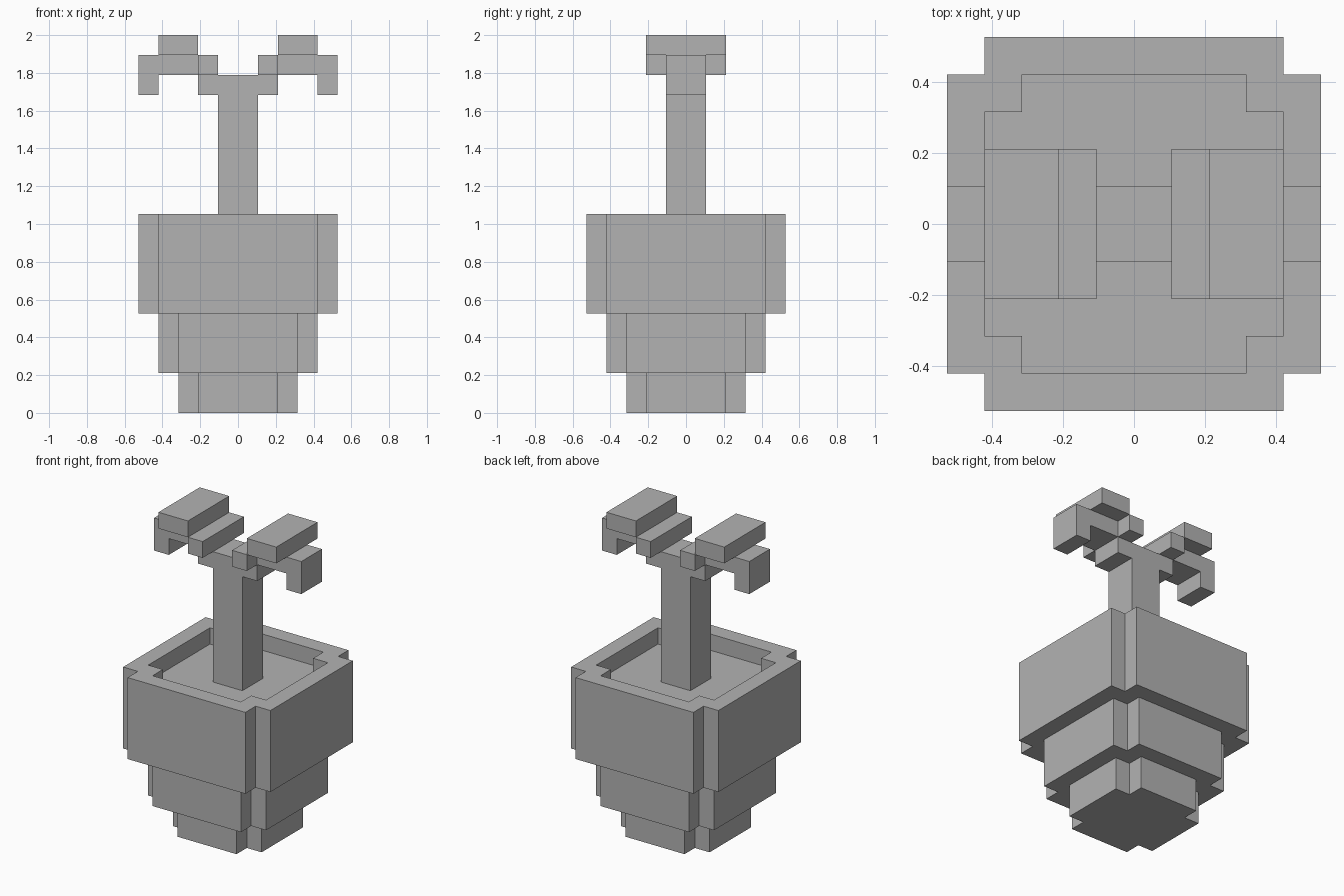
import bpy, bmesh

cube = bpy.data.objects.get("Cube")
if cube:
    bpy.data.objects.remove(cube, do_unlink=True)

U = 2 / 19  # one block; the model is 19 blocks tall

grey = bpy.data.materials.new("plain_grey")
grey.use_nodes = True
colour = (0.45, 0.45, 0.45, 1)
grey.diffuse_color = colour
grey.node_tree.nodes["Principled BSDF"].inputs["Base Color"].default_value = colour


def finish(name, bm):
    """Turn a bmesh measured in blocks into a flat-shaded object."""
    bmesh.ops.scale(bm, vec=(U, U, U), verts=bm.verts)
    bmesh.ops.recalc_face_normals(bm, faces=bm.faces)
    mesh = bpy.data.meshes.new(name)
    bm.to_mesh(mesh)
    bm.free()
    mesh.materials.append(grey)
    obj = bpy.data.objects.new(name, mesh)
    bpy.context.collection.objects.link(obj)
    return obj


def prism(name, profile, half_depth, mirrored=False):
    """Extrude an (x, z) profile evenly along y."""
    bm = bmesh.new()
    face = bm.faces.new([bm.verts.new((x, -half_depth, z)) for x, z in profile])
    side = bmesh.ops.extrude_face_region(bm, geom=[face])["geom"]
    moved = [v for v in side if isinstance(v, bmesh.types.BMVert)]
    bmesh.ops.translate(bm, verts=moved, vec=(0, 2 * half_depth, 0))
    obj = finish(name, bm)
    if mirrored:
        obj.modifiers.new("other_side", "MIRROR").use_mirror_merge = False
    return obj


def block(x0, x1, z0, z1):
    return [(x0, z0), (x1, z0), (x1, z1), (x0, z1)]


def notched_square(r):
    """Square outline with one block cut from each corner."""
    points, corner = [], [(r, r - 1), (r - 1, r - 1), (r - 1, r)]
    for _ in range(4):
        points += corner
        corner = [(-y, x) for x, y in corner]
    return points


# Stepped pot: rings from the base, up over the rim and down to the soil
bm = bmesh.new()
rings = []
for radius, z in [(3, 0), (3, 2), (4, 2), (4, 5), (5, 5), (5, 10), (4, 10), (4, 9)]:
    rings.append([bm.verts.new((x, y, z)) for x, y in notched_square(radius)])
for low, high in zip(rings, rings[1:]):
    for i in range(len(low)):
        j = (i + 1) % len(low)
        bm.faces.new((low[i], low[j], high[j], high[i]))
bm.faces.new(rings[0])
bm.faces.new(rings[-1])
finish("pot_with_soil", bm)

# Trunk with a wider crown
prism("trunk", [(-1, 9), (1, 9), (1, 16), (2, 16), (2, 17), (-2, 17), (-2, 16), (-1, 16)], 1)

# Leaves, mirrored left and right
prism("leaf_base", block(1, 2, 17, 18), 2, True)
prism("leaf_arm", [(2, 17), (4, 17), (4, 16), (5, 16), (5, 18), (2, 18)], 1, True)
prism("leaf_top", block(2, 4, 18, 19), 2, True)
